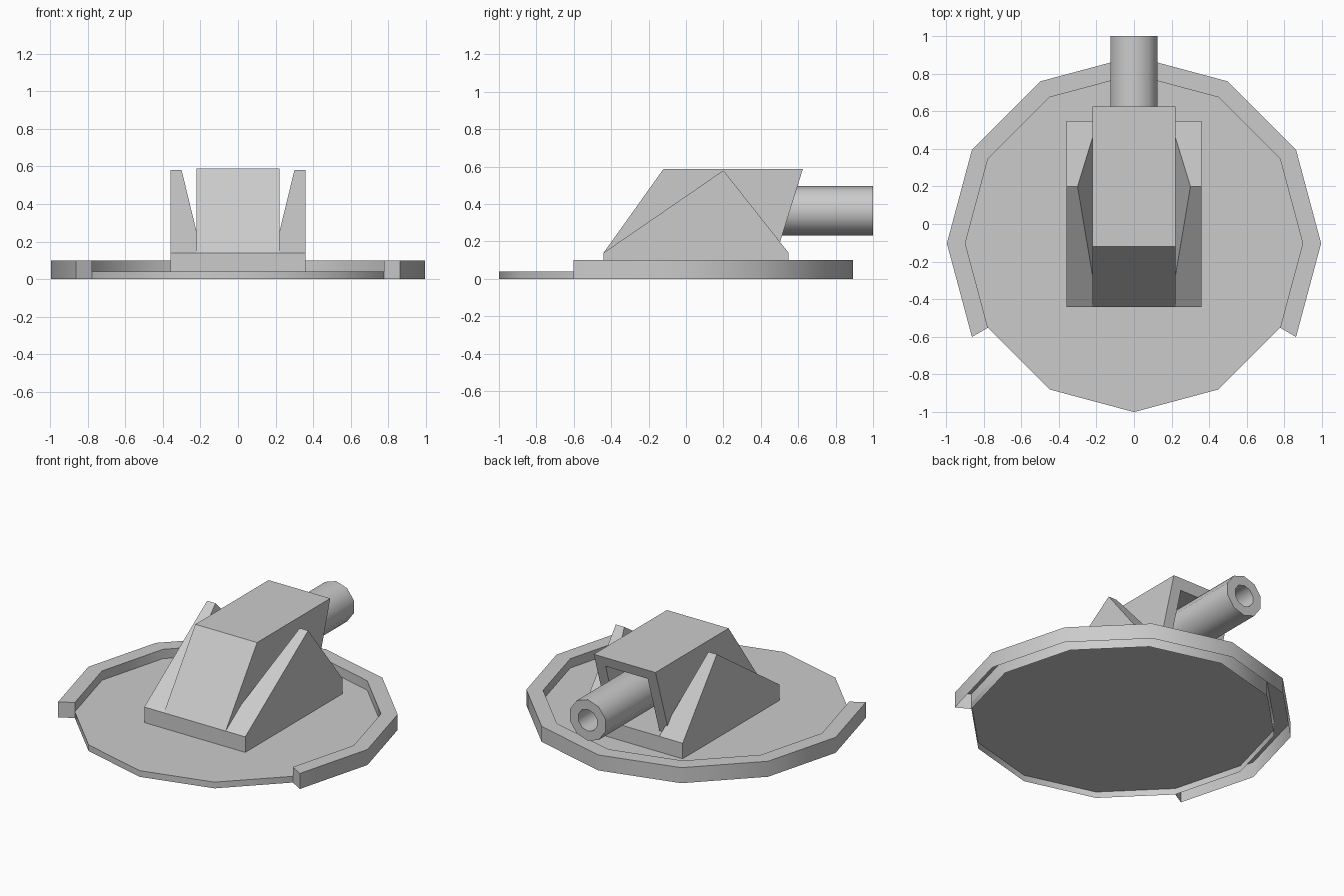
import bpy, bmesh
from math import cos, sin, radians

if "Cube" in bpy.data.objects:
    bpy.data.objects.remove(bpy.data.objects["Cube"])


def finish(bm, name, smooth=None):
    me = bpy.data.meshes.new(name)
    bm.to_mesh(me)
    bm.free()
    if smooth:
        for p in me.polygons:
            p.use_smooth = True
        me.set_sharp_from_angle(angle=radians(smooth))
    ob = bpy.data.objects.new(name, me)
    bpy.context.collection.objects.link(ob)
    return ob


def loft(loops, closed=False, open_below=None):
    """Skin matching closed loops; faces lying fully at or below open_below are removed."""
    bm = bmesh.new()
    rows = [[bm.verts.new(p) for p in lp] for lp in loops]
    pairs = list(zip(rows, rows[1:]))
    if closed:
        pairs.append((rows[-1], rows[0]))
    for a, b in pairs:
        n = len(a)
        for i in range(n):
            j = (i + 1) % n
            bm.faces.new((a[i], a[j], b[j], b[i]))
    if not closed:
        bm.faces.new(rows[0])
        bm.faces.new(rows[-1])
    bmesh.ops.recalc_face_normals(bm, faces=bm.faces)
    if open_below is not None:
        under = [f for f in bm.faces if all(v.co.z < open_below + 0.001 for v in f.verts)]
        bmesh.ops.delete(bm, geom=under, context='FACES_ONLY')
    return bm


def profile(x, pts):
    return [(x, y, z) for y, z in pts]


CY, R_IN, R_OUT = -0.103, 0.897, 0.995


def ring(r, z):
    return [(r * sin(radians(30 * i)), CY + r * cos(radians(30 * i)), z) for i in range(12)]


# Twelve-sided base disc, open underneath
finish(loft([ring(R_IN, 0), ring(R_IN, 0.04)], open_below=0), "base_disc", 40)

# Raised rim around the back two thirds, open underneath
sections = []
for i in range(9):
    a = radians(-30 + 30 * i)
    sections.append([(r * cos(a), CY + r * sin(a), z)
                     for r, z in ((R_OUT, 0), (R_OUT, 0.1), (R_IN, 0.1), (R_IN, 0))])
finish(loft(sections, open_below=0), "base_rim", 40)

# Rectangular mounting plate
plate = [(-0.44, 0.04), (0.548, 0.04), (0.548, 0.14), (-0.44, 0.14)]
finish(loft([profile(-0.36, plate), profile(0.36, plate)], open_below=0.04), "mount_plate")

# Slanted housing with a deep opening in its back
side = [(-0.44, 0.14), (-0.12, 0.588), (0.625, 0.588), (0.485, 0.14)]
body = loft([profile(-0.22, side), profile(0.22, side)], open_below=0.14)
back = max(body.faces, key=lambda f: f.calc_center_median().y)
bmesh.ops.inset_region(body, faces=[back], thickness=0.07, use_even_offset=True)
pocket = bmesh.ops.extrude_discrete_faces(body, faces=[back])["faces"][0]
bmesh.ops.translate(body, verts=pocket.verts, vec=(0, -0.35, 0))
finish(body, "housing")

# Triangular side supports, inner faces leaning towards the housing
tri = [(-0.44, 0.14), (0.2, 0.58), (0.548, 0.14)]
for s, name in ((-1, "left_support"), (1, "right_support")):
    inner = [(s * x, y, z) for x, (y, z) in zip((0.193, 0.30, 0.193), tri)]
    finish(loft([inner, profile(s * 0.36, tri)], open_below=0.14), name)


# Ten-sided hollow tube pointing backwards
def tube_ring(r, y):
    return [(r * sin(radians(36 * i)), y, 0.365 + r * cos(radians(36 * i))) for i in range(10)]


finish(loft([tube_ring(0.132, 0.25), tube_ring(0.132, 1.0),
             tube_ring(0.07, 1.0), tube_ring(0.07, 0.25)], closed=True), "tube", 40)
